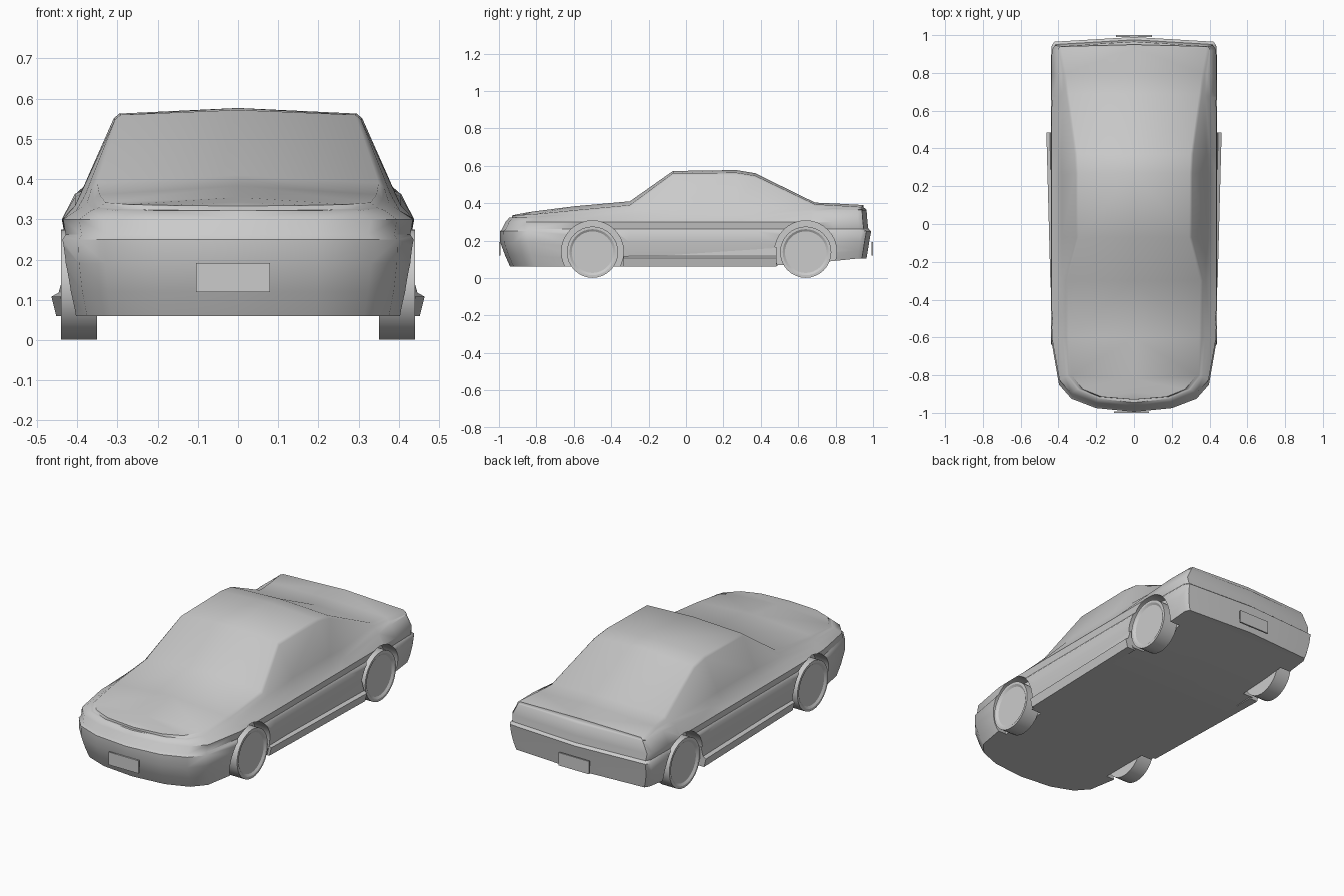
import bpy, bmesh, math
from mathutils import Vector

if "Cube" in bpy.data.objects:
    bpy.data.objects.remove(bpy.data.objects["Cube"])

grey = bpy.data.materials.new("grey_paint")
grey.diffuse_color = (0.6, 0.6, 0.6, 1)
grey.use_nodes = True
grey.node_tree.nodes["Principled BSDF"].inputs["Base Color"].default_value = grey.diffuse_color


def finish(name, bm, angle=None):
    bmesh.ops.recalc_face_normals(bm, faces=bm.faces)
    me = bpy.data.meshes.new(name)
    bm.to_mesh(me)
    bm.free()
    me.materials.append(grey)
    ob = bpy.data.objects.new(name, me)
    bpy.context.collection.objects.link(ob)
    if angle:
        smooth(ob, angle)
    return ob


def smooth(ob, angle):
    bpy.ops.object.select_all(action='DESELECT')
    ob.select_set(True)
    bpy.context.view_layer.objects.active = ob
    bpy.ops.object.shade_smooth_by_angle(angle=math.radians(angle))


def box(name, x0, x1, y0, y1, z0, z1):
    bm = bmesh.new()
    bmesh.ops.create_cube(bm, size=1)
    for v in bm.verts:
        v.co = ((x0 + x1) / 2 + v.co.x * (x1 - x0), (y0 + y1) / 2 + v.co.y * (y1 - y0),
                (z0 + z1) / 2 + v.co.z * (z1 - z0))
    return finish(name, bm)


def disc(name, x0, x1, y, z, r, dish=False):
    # cylinder lying along x, optionally with a dished outer face
    bm = bmesh.new()
    n = 32
    rings = [[bm.verts.new((x, y + r * math.cos(i * math.tau / n), z + r * math.sin(i * math.tau / n)))
              for i in range(n)] for x in (x0, x1)]
    for i in range(n):
        k = (i + 1) % n
        bm.faces.new((rings[0][i], rings[0][k], rings[1][k], rings[1][i]))
    bm.faces.new(rings[0])
    outer = bm.faces.new(rings[1])
    bmesh.ops.recalc_face_normals(bm, faces=bm.faces)
    if dish:
        bmesh.ops.inset_region(bm, faces=[outer], thickness=0.014, depth=0)
        bmesh.ops.inset_region(bm, faces=[outer], thickness=0.012, depth=-0.008)
    return finish(name, bm, 30)


# Plan outline of half the body, nose to tail
plan = [(0, -.995), (.20, -.975), (.33, -.925), (.395, -.85), (.435, -.62), (.438, -.30), (.438, -.07),
        (.438, .27), (.438, .37), (.438, .69), (.438, .80), (.435, .94), (.42, .965), (0, .99)]
# Lower rows: height, width scale, front and rear length scale
rows = [(.06, .95, .945, .975), (.12, .98, .972, .982), (.19, 1, .998, .99), (.25, 1.005, 1, 1),
        (.262, .985, .988, .985), (.30, 1, .97, .98)]
# Upper edge of bonnet, roof and boot, and the matching centre line
top = [(0, -.93, .333), (.17, -.915, .335), (.27, -.875, .337), (.33, -.80, .342), (.345, -.60, .362),
       (.35, -.30, .39), (.292, -.07, .560), (.295, .27, .563), (.30, .37, .547), (.345, .69, .394),
       (.36, .80, .388), (.385, .93, .38), (.375, .94, .38), (0, .95, .39)]
centre = [(-.93, .333), (-.92, .337), (-.89, .343), (-.82, .355), (-.60, .383), (-.30, .41), (-.07, .572),
          (.27, .577), (.37, .56), (.69, .403), (.80, .398), (.93, .391), (.942, .39), (.95, .39)]


def body():
    bm = bmesh.new()
    grid = []
    for (px, py), t, c in zip(plan, top, centre):
        rise = .045 * max(0, min(1, (py - .5) / .45))
        col = [Vector((0, py * (.945 if py < 0 else .975), .06 + rise))]
        for z, sx, f, r in rows:
            col.append(Vector((px * sx, py * (f if py < 0 else r), z + rise * max(0, 1 - (z - .06) / .15))))
        t = Vector(t)
        tail = max(0, min(1, (py - .4) / .4))
        shoulder = Vector((px * .925, py * (.95 if py < 0 else .975), .322 + .012 * (py > -.5) + .03 * tail))
        rail = t + Vector((.014 if px else 0, 0, -.012))
        waist = shoulder.lerp(rail, .22 if t.z > .5 else .6)
        col += [shoulder, waist, rail, t, Vector((0, c[0], c[1]))]
        grid.append([bm.verts.new(v) for v in col])
    for a, b in zip(grid, grid[1:]):
        for i in range(len(a) - 1):
            bm.faces.new((a[i], b[i], b[i + 1], a[i + 1]))
    bmesh.ops.mirror(bm, geom=bm.verts[:] + bm.edges[:] + bm.faces[:], axis='X', merge_dist=1e-4)
    bmesh.ops.remove_doubles(bm, verts=bm.verts, dist=1e-4)
    bmesh.ops.dissolve_degenerate(bm, edges=bm.edges, dist=1e-4)
    return finish("body", bm)


shell = body()

for s, side in ((1, "right"), (-1, "left")):
    for y, end in ((-.50, "front"), (.64, "rear")):
        # Shallow wheel wells cut into the body
        cutter = disc(f"{end}_{side}_well_cutter", s * .351, s * .55, y, .14, .166)
        cutter.hide_render = True
        cutter.hide_set(True)
        mod = shell.modifiers.new("well", 'BOOLEAN')
        mod.object = cutter
        mod.solver = 'EXACT'
        disc(f"{end}_{side}_wheel", s * .35, s * .44, y, .138, .137, True)
    # Sill skirt, widening towards the rear wheel
    bm = bmesh.new()
    ends = []
    for y, w in ((-.335, .442), (.485, .464)):
        ends.append([bm.verts.new((s * x, y, z)) for x, z in
                     ((.40, .06), (w - .012, .06), (w, .108), (w - .018, .118), (.433, .165), (.40, .165))])
    for i in range(6):
        k = (i + 1) % 6
        bm.faces.new((ends[0][i], ends[0][k], ends[1][k], ends[1][i]))
    for e in ends:
        bm.faces.new(e)
    finish(f"{side}_sill", bm, 30)

# Bake the wells, then shade the shell
bpy.context.view_layer.update()
deps = bpy.context.evaluated_depsgraph_get()
baked = bpy.data.meshes.new_from_object(shell.evaluated_get(deps))
shell.modifiers.clear()
shell.data = baked
smooth(shell, 42)

# Number plates
box("front_plate", -.105, .08, -1.0, -.992, .12, .192)
box("rear_plate", -.095, .095, .991, 1.0, .12, .192)
